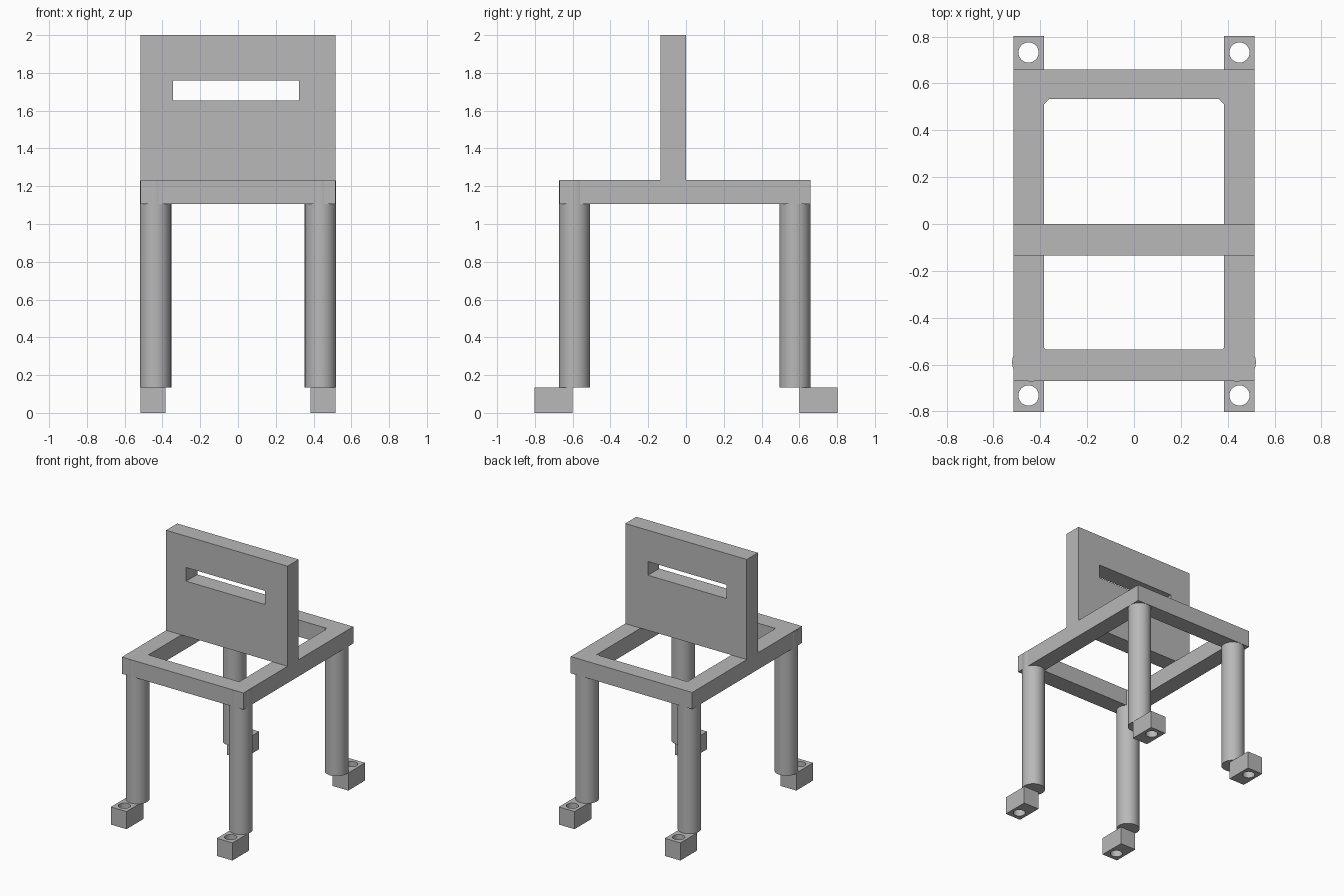
import bpy
import bmesh
from mathutils import Matrix, Vector

default = bpy.data.objects.get("Cube")
if default:
    bpy.data.objects.remove(default, do_unlink=True)

# One plain grey for the whole chair
GREY = (0.48, 0.48, 0.48, 1.0)
grey = bpy.data.materials.new("plain_grey")
grey.use_nodes = True
grey.diffuse_color = GREY
grey.node_tree.nodes["Principled BSDF"].inputs["Base Color"].default_value = GREY


def finish(name, bm):
    mesh = bpy.data.meshes.new(name)
    bm.to_mesh(mesh)
    bm.free()
    mesh.materials.append(grey)
    obj = bpy.data.objects.new(name, mesh)
    bpy.context.collection.objects.link(obj)
    return obj


def box(name, low, high):
    low, high = Vector(low), Vector(high)
    bm = bmesh.new()
    place = Matrix.Translation((low + high) / 2) @ Matrix.Diagonal((*(high - low), 1))
    bmesh.ops.create_cube(bm, size=1, matrix=place)
    return finish(name, bm)


def cylinder(name, x, y, radius, bottom, top):
    bm = bmesh.new()
    bmesh.ops.create_cone(bm, cap_ends=True, segments=48, radius1=radius, radius2=radius,
                          depth=top - bottom,
                          matrix=Matrix.Translation((x, y, (bottom + top) / 2)))
    return finish(name, bm)


def cut(obj, cutter):
    mod = obj.modifiers.new("opening", "BOOLEAN")
    mod.operation = "DIFFERENCE"
    mod.solver = "EXACT"
    mod.object = cutter
    graph = bpy.context.evaluated_depsgraph_get()
    mesh = bpy.data.meshes.new_from_object(obj.evaluated_get(graph))
    obj.modifiers.clear()
    obj.data = mesh
    bpy.data.objects.remove(cutter, do_unlink=True)


def smooth(obj):
    bpy.ops.object.select_all(action="DESELECT")
    obj.select_set(True)
    bpy.context.view_layer.objects.active = obj
    bpy.ops.object.shade_smooth_by_angle()


# Open seat frame
frame = box("seat_frame", (-0.515, -0.67, 1.105), (0.515, 0.66, 1.233))
cut(frame, box("frame_cutter", (-0.385, -0.535, 1), (0.385, 0.533, 1.4)))

# Backrest panel with a handle slot
backrest = box("backrest", (-0.515, -0.135, 1.233), (0.515, 0, 2))
cut(backrest, box("slot_cutter", (-0.345, -0.3, 1.655), (0.322, 0.2, 1.76)))

# Round legs and drilled feet at the four corners
for end, y_sign, leg_x, leg_y in (("front", -1, 0.438, -0.59), ("back", 1, 0.433, 0.577)):
    for side, x_sign in (("left", 1), ("right", -1)):
        leg = cylinder(f"{end}_{side}_leg", x_sign * leg_x, leg_y, 0.082, 0.135, 1.23)
        smooth(leg)

        xs = sorted((x_sign * 0.383, x_sign * 0.515))
        ys = sorted((y_sign * 0.6, y_sign * 0.803))
        foot = box(f"{end}_{side}_foot", (xs[0], ys[0], 0), (xs[1], ys[1], 0.135))
        cut(foot, cylinder("hole_cutter", x_sign * 0.45, y_sign * 0.732, 0.043, -0.1, 0.3))
        smooth(foot)
